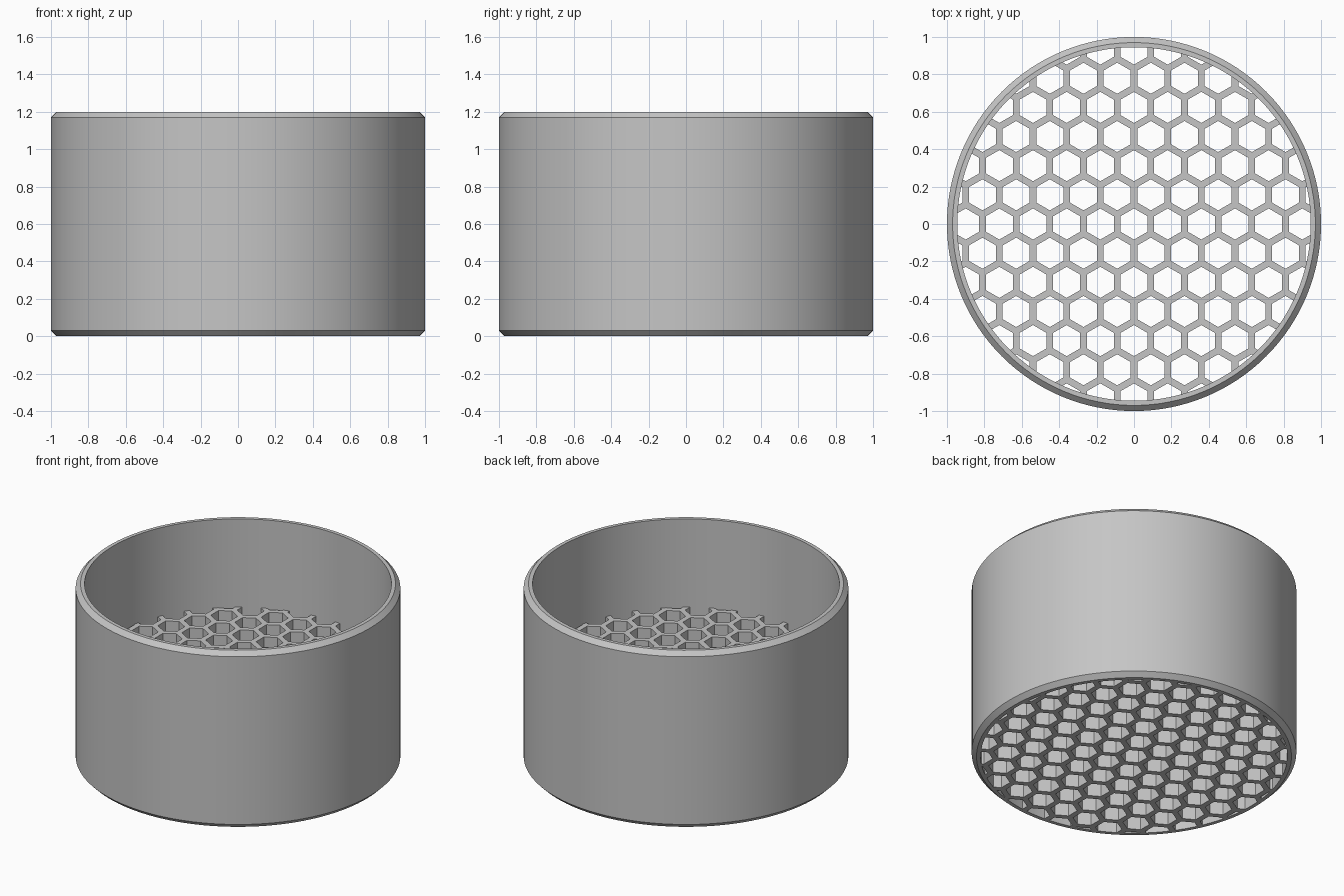
import bpy, bmesh, math

if "Cube" in bpy.data.objects:
    bpy.data.objects.remove(bpy.data.objects["Cube"])

SEG = 128            # sides of the round parts
R_OUT, R_IN = 1.0, 0.945
HEIGHT, CORE_H = 1.2, 0.6
BEVEL = 0.03
PITCH, WALL = 0.18, 0.036

grey = bpy.data.materials.new("plain grey")
grey.diffuse_color = (0.56, 0.56, 0.56, 1)
grey.use_nodes = True
grey.node_tree.nodes["Principled BSDF"].inputs["Base Color"].default_value = grey.diffuse_color


def make_object(name, bm):
    bmesh.ops.recalc_face_normals(bm, faces=bm.faces[:])
    mesh = bpy.data.meshes.new(name)
    bm.to_mesh(mesh)
    bm.free()
    mesh.materials.append(grey)
    ob = bpy.data.objects.new(name, mesh)
    bpy.context.collection.objects.link(ob)
    return ob


def prism(bm, x, y, radius, sides, turn, z0, z1):
    """Upright closed prism."""
    pts = [(x + radius * math.cos(turn + math.tau * i / sides),
            y + radius * math.sin(turn + math.tau * i / sides)) for i in range(sides)]
    low = [bm.verts.new((px, py, z0)) for px, py in pts]
    top = [bm.verts.new((px, py, z1)) for px, py in pts]
    bm.faces.new(low[::-1])
    bm.faces.new(top)
    for i in range(sides):
        j = (i + 1) % sides
        bm.faces.new((low[i], low[j], top[j], top[i]))


# Outer ring: turned profile with chamfered outer edges
profile = [(R_IN, 0), (R_OUT - BEVEL, 0), (R_OUT, BEVEL),
           (R_OUT, HEIGHT - BEVEL), (R_OUT - BEVEL, HEIGHT), (R_IN, HEIGHT)]
bm = bmesh.new()
loops = []
for i in range(SEG):
    a = math.tau * i / SEG
    loops.append([bm.verts.new((r * math.cos(a), r * math.sin(a), z)) for r, z in profile])
for i in range(SEG):
    p, q = loops[i], loops[(i + 1) % SEG]
    for k in range(len(profile)):
        n = (k + 1) % len(profile)
        bm.faces.new((p[k], q[k], q[n], p[n]))
ring = make_object("outer_ring", bm)

# Honeycomb core: lower half disc, slightly sunk into the ring
bm = bmesh.new()
prism(bm, 0, 0, R_IN + 0.003, SEG, 0, 0, CORE_H)
core = make_object("honeycomb_core", bm)

# Hexagonal cell cutters
bm = bmesh.new()
cell_r = (PITCH - WALL) / math.sqrt(3)
for row in range(-7, 8):
    y = row * PITCH * math.sqrt(3) / 2
    for col in range(-7, 8):
        x = (col + 0.5 * (row % 2)) * PITCH
        if math.hypot(x, y) < R_IN + cell_r + 0.02:
            prism(bm, x, y, cell_r, 6, math.pi / 6, -0.1, CORE_H + 0.1)
cutter = make_object("cell_cutter", bm)
cutter.hide_render = True

# Cut the cells and apply
mod = core.modifiers.new("cells", 'BOOLEAN')
mod.operation = 'DIFFERENCE'
mod.solver = 'EXACT'
mod.object = cutter
bpy.ops.object.select_all(action='DESELECT')
core.select_set(True)
bpy.context.view_layer.objects.active = core
bpy.ops.object.modifier_apply(modifier=mod.name)
bpy.data.objects.remove(cutter)

# Smooth the round wall, keep chamfers sharp
bpy.ops.object.select_all(action='DESELECT')
ring.select_set(True)
bpy.context.view_layer.objects.active = ring
bpy.ops.object.shade_smooth_by_angle(angle=math.radians(30))
